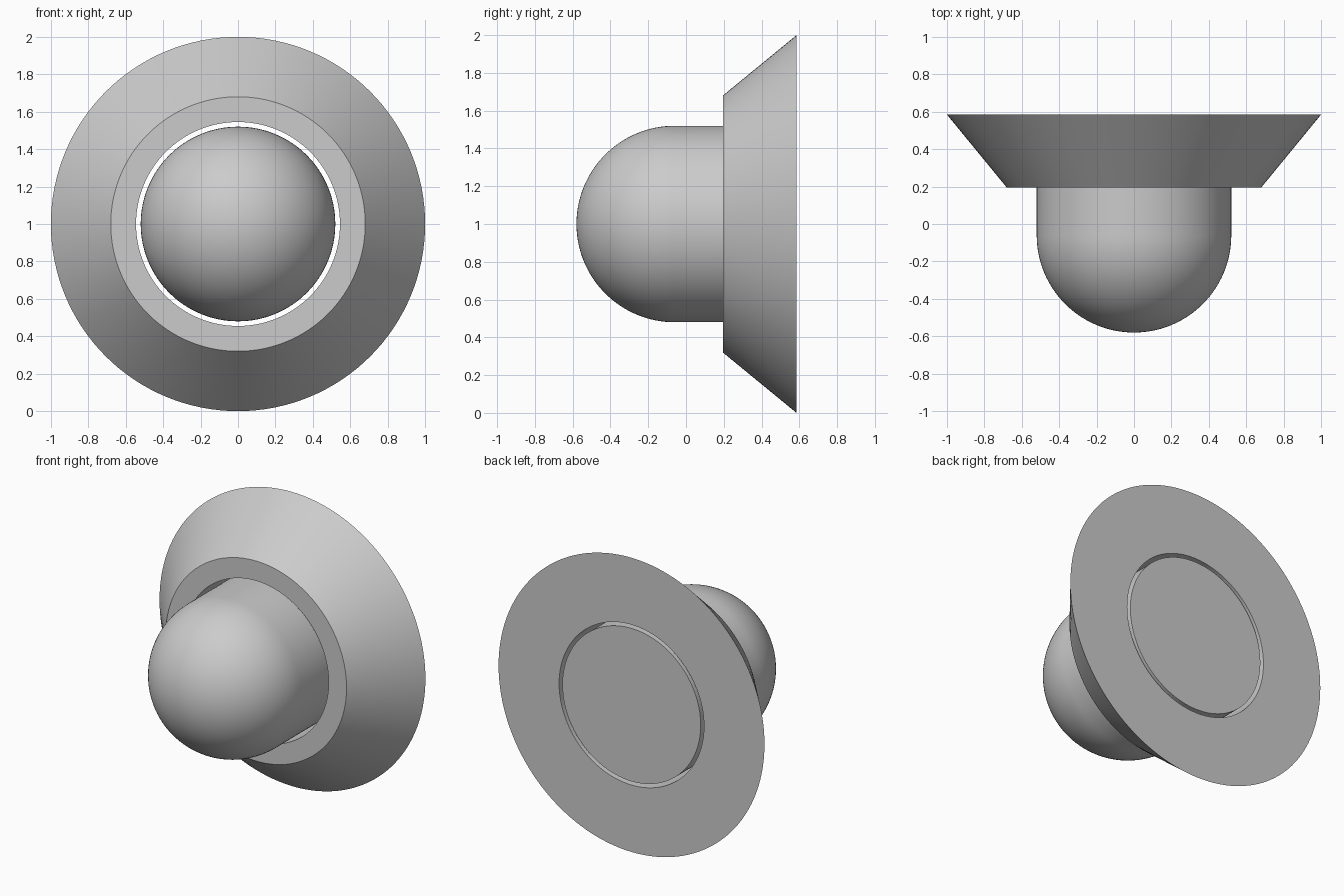
import bpy, bmesh
from math import sin, cos, pi, radians

if "Cube" in bpy.data.objects:
    bpy.data.objects.remove(bpy.data.objects["Cube"])

SEGMENTS = 128
CENTRE_Z = 1.0


def lathe(name, profile, closed):
    """Revolve (radius, y) points about the y axis through the centre height."""
    bm = bmesh.new()
    rings = []
    for r, y in profile:
        if r < 1e-6:
            rings.append([bm.verts.new((0, y, CENTRE_Z))] * SEGMENTS)
        else:
            rings.append([bm.verts.new((r * cos(2 * pi * i / SEGMENTS), y,
                                        CENTRE_Z + r * sin(2 * pi * i / SEGMENTS)))
                          for i in range(SEGMENTS)])
    pairs = list(zip(rings, rings[1:]))
    if closed:
        pairs.append((rings[-1], rings[0]))
    for a, b in pairs:
        for i in range(SEGMENTS):
            j = (i + 1) % SEGMENTS
            bm.faces.new(dict.fromkeys((a[i], a[j], b[j], b[i])))
    if not closed:
        bm.faces.new(rings[-1])
    bmesh.ops.recalc_face_normals(bm, faces=bm.faces[:])
    mesh = bpy.data.meshes.new(name)
    bm.to_mesh(mesh)
    bm.free()
    obj = bpy.data.objects.new(name, mesh)
    bpy.context.collection.objects.link(obj)
    bpy.ops.object.select_all(action='DESELECT')
    obj.select_set(True)
    bpy.context.view_layer.objects.active = obj
    bpy.ops.object.shade_smooth_by_angle(angle=radians(30))
    return obj


# Flared collar with a straight through-hole
lathe("flared_collar", [(0.545, 0.195), (0.68, 0.195), (1.0, 0.585), (0.545, 0.585)], True)

# Domed plug: hemisphere nose, straight shank and flat back, clear of the collar
R, DOME_Y, STEPS = 0.52, -0.06, 32
plug = [(R * sin(pi / 2 * k / STEPS), DOME_Y - R * cos(pi / 2 * k / STEPS))
        for k in range(STEPS + 1)]
lathe("domed_plug", plug + [(R, 0.585)], False)
